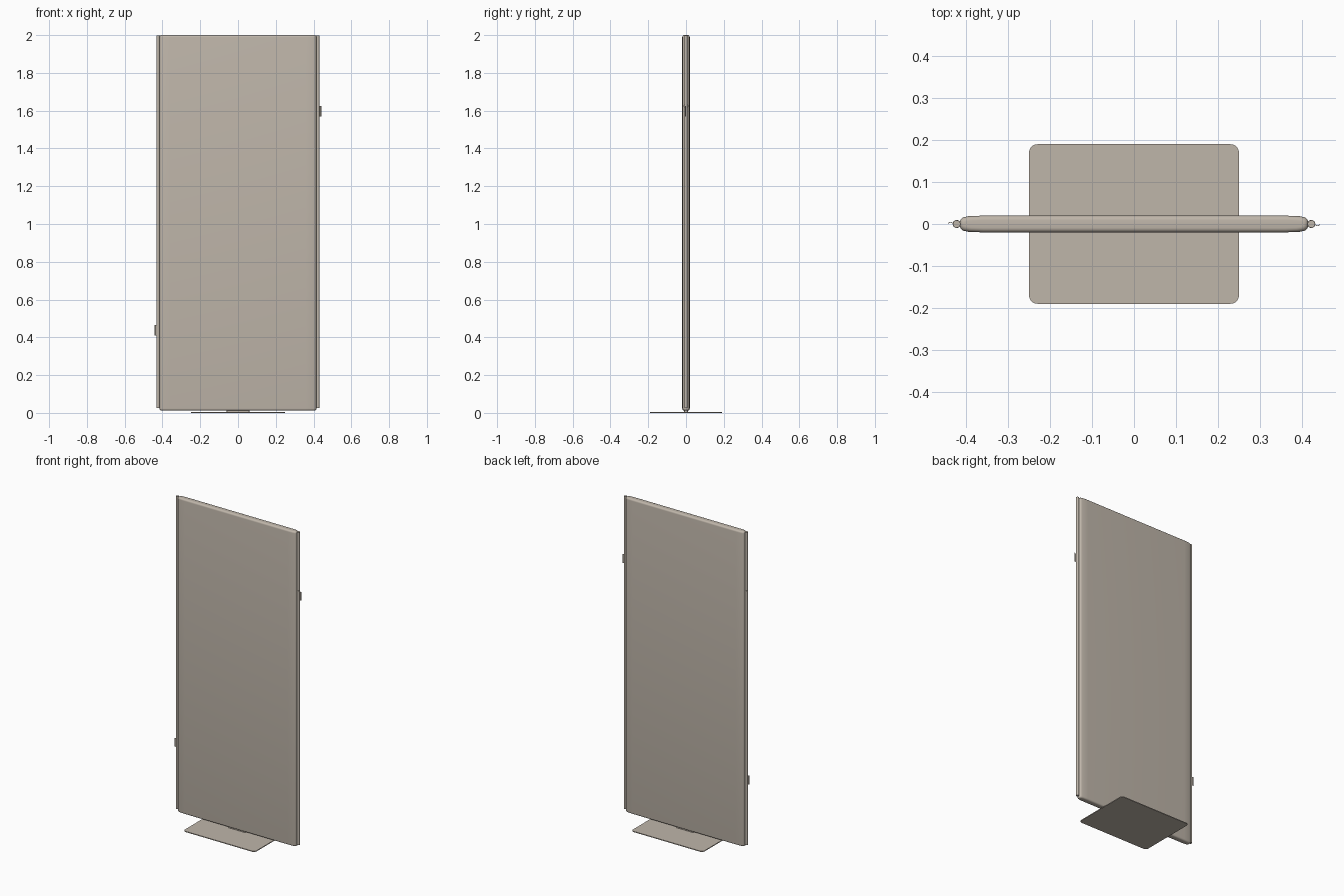
import bpy, bmesh, math
from mathutils import Vector

cube = bpy.data.objects.get("Cube")
if cube:
    bpy.data.objects.remove(cube, do_unlink=True)

beige = bpy.data.materials.new("warm_beige")
beige.use_nodes = True
colour = (0.52, 0.465, 0.40, 1)
beige.diffuse_color = colour
beige.node_tree.nodes["Principled BSDF"].inputs["Base Color"].default_value = colour


def loft(name, rings):
    """Skin a stack of closed rings and cap both ends."""
    bm = bmesh.new()
    loops = [[bm.verts.new(p) for p in ring] for ring in rings]
    n = len(loops[0])
    for a, b in zip(loops, loops[1:]):
        for i in range(n):
            j = (i + 1) % n
            bm.faces.new((a[i], a[j], b[j], b[i]))
    bm.faces.new(loops[0][::-1])
    bm.faces.new(loops[-1])
    bmesh.ops.recalc_face_normals(bm, faces=bm.faces)
    mesh = bpy.data.meshes.new(name)
    bm.to_mesh(mesh)
    bm.free()
    mesh.materials.append(beige)
    obj = bpy.data.objects.new(name, mesh)
    bpy.context.collection.objects.link(obj)
    bpy.ops.object.select_all(action='DESELECT')
    obj.select_set(True)
    bpy.context.view_layer.objects.active = obj
    bpy.ops.object.shade_smooth_by_angle(angle=math.radians(35))
    return obj


def rounded_ring(hx, hy, r, z, steps=6, cx=0):
    """Rounded rectangle outline at height z."""
    pts = []
    for k, (sx, sy) in enumerate(((1, 1), (-1, 1), (-1, -1), (1, -1))):
        for i in range(steps + 1):
            a = math.pi / 2 * (k + i / steps)
            pts.append((cx + sx * (hx - r) + r * math.cos(a),
                        sy * (hy - r) + r * math.sin(a), z))
    return pts


def panel_ring(inset, z):
    """Cushion outline: flat faces that thin gently towards rounded ends."""
    quarter = [(0.36, 0.020), (0.395, 0.0185)]
    for i in range(6):
        a = math.pi / 2 * (1 - i / 6)
        quarter.append((0.401 + 0.014 * math.sin(math.pi / 2 - a),
                        0.003 + 0.014 * math.sin(a)))
    quarter.append((0.415, 0))
    quarter = [(x - inset * (x > 0.39), y * (1 - inset / 0.02)) for x, y in quarter]
    right = quarter + [(x, -y) for x, y in quarter[-2::-1]]
    return [(x, y, z) for x, y in right] + [(-x, -y, z) for x, y in right]


# Upholstered panel with softly rounded top and bottom edges
bottom, top, soft = 0.012, 2.0, 0.011
rings = []
for i in range(6):
    a = math.pi / 2 * i / 5
    rings.append(panel_ring(soft * (1 - math.sin(a)), bottom + soft * (1 - math.cos(a))))
rings += [[(x, y, bottom + top - z) for x, y, z in ring] for ring in rings[::-1]]
loft("panel", rings)

# Thin floor plate with rounded corners
loft("base_plate", [rounded_ring(0.25, 0.19, 0.02, z) for z in (0, 0.005)])
# Short hidden foot joining plate and panel
loft("base_foot", [rounded_ring(0.06, 0.01, 0.004, z) for z in (0.004, 0.02)])

# Linking rods and hooked clips on both sides
hook = [(0.427, 0.001), (0.432, -0.003), (0.437, -0.005),
        (0.441, -0.004), (0.443, -0.001)]
for side, label, low in ((1, "left", 1.57), (-1, "right", 0.41)):
    loft(label + "_rod", [rounded_ring(0.009, 0.009, 0.0089, z, 4, side * 0.4225)
                          for z in (0.025, 1.998)])
    # Slim web that ties the rod to the panel
    loft(label + "_web", [rounded_ring(0.006, 0.002, 0.001, z, 2, side * 0.414)
                          for z in (0.03, 1.98)])
    # Joint ring where the linking section begins
    loft(label + "_joint", [rounded_ring(0.0095, 0.0095, 0.0094, z, 4, side * 0.4225)
                            for z in (1.62, 1.63)])
    outer = [Vector(p) * side for p in hook]
    strip = outer + [p + Vector((0, 0.0015 * side)) for p in outer[::-1]]
    loft(label + "_clip", [[(p.x, p.y, z) for p in strip] for z in (low, low + 0.055)])
